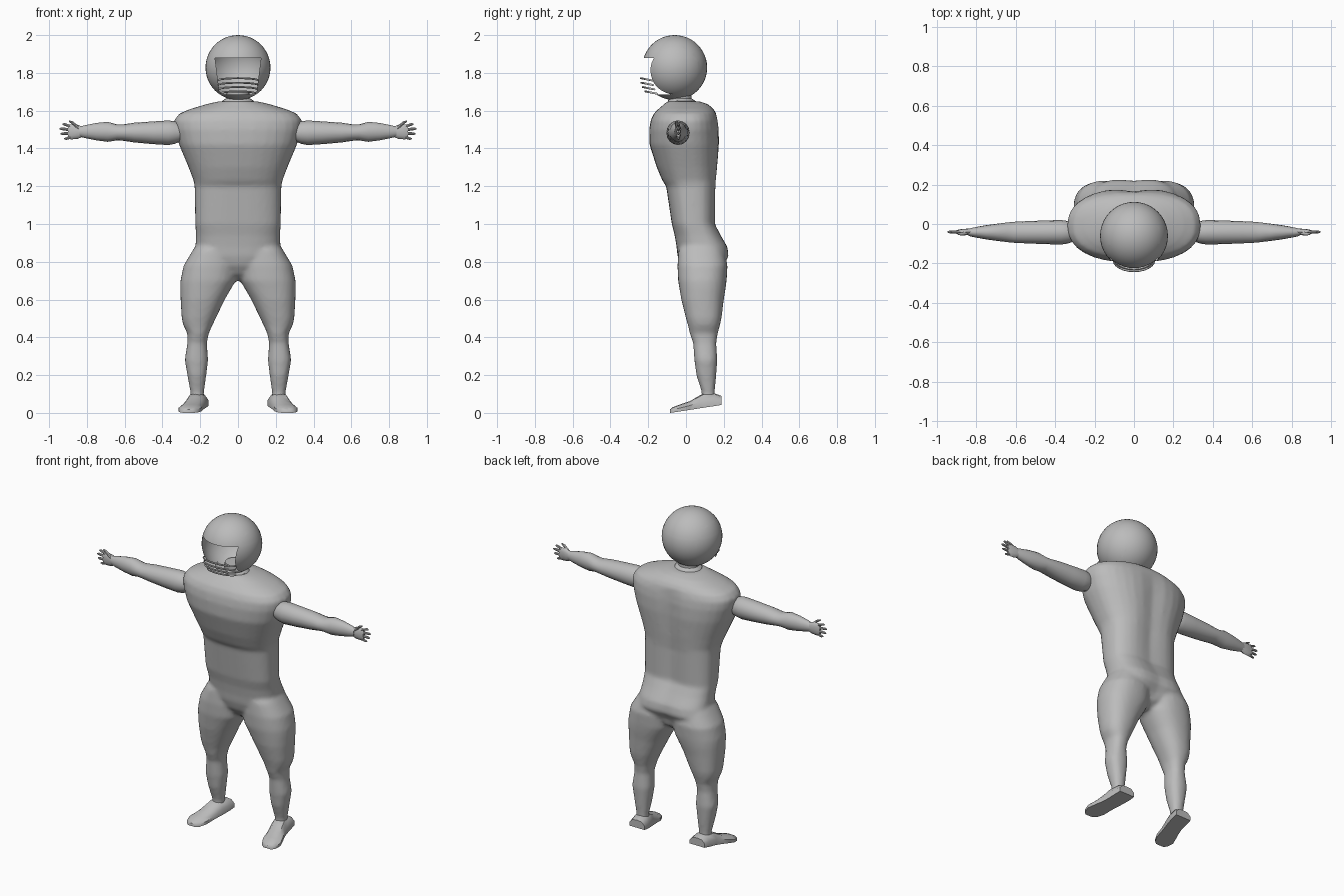
import bpy, bmesh, math
from mathutils import Vector

grey = bpy.data.materials.new("plain grey")
grey.diffuse_color = (0.5, 0.5, 0.5, 1)


def finish(name, bm, angle=40):
    """Turn a bmesh into a shaded grey object."""
    bmesh.ops.recalc_face_normals(bm, faces=bm.faces)
    mesh = bpy.data.meshes.new(name)
    bm.to_mesh(mesh)
    bm.free()
    ob = bpy.data.objects.new(name, mesh)
    bpy.context.collection.objects.link(ob)
    mesh.materials.append(grey)
    bpy.ops.object.select_all(action='DESELECT')
    ob.select_set(True)
    bpy.context.view_layer.objects.active = ob
    bpy.ops.object.shade_smooth_by_angle(angle=math.radians(angle))
    return ob


def loft(bm, rings):
    """Skin a list of point rings and cap both ends."""
    rows = [[bm.verts.new(p) for p in ring] for ring in rings]
    n = len(rows[0])
    for a, b in zip(rows, rows[1:]):
        for i in range(n):
            j = (i + 1) % n
            bm.faces.new((a[i], a[j], b[j], b[i]))
    bm.faces.new(rows[0])
    bm.faces.new(rows[-1])


def oval(z, x0, x1, y0, y1, power=2.0, groove=0.0, n=32):
    """Horizontal superellipse inside the given bounds, with a spine groove."""
    pts = []
    for i in range(n):
        a = 2 * math.pi * i / n
        c, s = math.cos(a), math.sin(a)
        u = math.copysign(abs(c) ** (2 / power), c)
        v = math.copysign(abs(s) ** (2 / power), s)
        x = (x0 + x1) / 2 + u * (x1 - x0) / 2
        y = (y0 + y1) / 2 + v * (y1 - y0) / 2
        if v > 0:
            y -= groove * math.exp(-(x / 0.07) ** 2)
        pts.append((x, y, z))
    return pts


def tube(bm, stations, n=16):
    """Skin ovals across x: (x, y, z, y radius, z radius)."""
    loft(bm, [[(x, y + ry * math.cos(2 * math.pi * i / n),
                z + rz * math.sin(2 * math.pi * i / n)) for i in range(n)]
              for x, y, z, ry, rz in stations])


# Torso and pelvis: z, half width, front y, back y, squareness, groove
torso = [
    (0.70, 0.03, 0.05, 0.13, 2.0, 0), (0.735, 0.09, 0.0, 0.18, 2.0, 0),
    (0.78, 0.20, -0.03, 0.21, 2.3, 0.02), (0.83, 0.24, -0.045, 0.235, 2.5, 0.015),
    (0.88, 0.225, -0.05, 0.225, 2.6, 0.01), (0.94, 0.223, -0.06, 0.19, 2.6, 0.01),
    (1.00, 0.226, -0.075, 0.16, 2.7, 0.015), (1.20, 0.23, -0.105, 0.165, 2.6, 0.02),
    (1.23, 0.235, -0.125, 0.168, 2.5, 0.02), (1.30, 0.262, -0.155, 0.175, 2.4, 0.02),
    (1.42, 0.312, -0.193, 0.183, 2.4, 0.02), (1.50, 0.335, -0.195, 0.18, 2.4, 0.015),
    (1.55, 0.338, -0.187, 0.172, 2.4, 0.01), (1.585, 0.31, -0.17, 0.16, 2.4, 0),
    (1.61, 0.25, -0.145, 0.145, 2.3, 0), (1.635, 0.165, -0.115, 0.115, 2.2, 0),
    (1.65, 0.10, -0.10, 0.07, 2.0, 0)]
body = bmesh.new()
loft(body, [oval(z, -w, w, f, b, p, g) for z, w, f, b, p, g in torso])

# Legs: z, inner x, outer x, front y, back y
leg = [
    (0.92, 0.06, 0.20, 0.0, 0.16), (0.86, 0.02, 0.24, -0.04, 0.20),
    (0.78, 0.005, 0.288, -0.045, 0.22), (0.70, 0.012, 0.305, -0.042, 0.215),
    (0.66, 0.035, 0.306, -0.035, 0.21), (0.60, 0.07, 0.304, -0.025, 0.20),
    (0.50, 0.118, 0.298, 0.0, 0.188), (0.465, 0.135, 0.29, 0.01, 0.18),
    (0.42, 0.155, 0.268, 0.02, 0.168), (0.37, 0.165, 0.268, 0.038, 0.16),
    (0.28, 0.158, 0.282, 0.044, 0.166), (0.20, 0.168, 0.268, 0.055, 0.16),
    (0.11, 0.18, 0.252, 0.083, 0.152), (0.07, 0.18, 0.252, 0.083, 0.152)]
for s in (1, -1):
    loft(body, [oval(z, s * a, s * b, f, k, 2.3) for z, a, b, f, k in leg])
body_ob = finish("body", body)
fuse = body_ob.modifiers.new("fuse", 'REMESH')
fuse.mode = 'VOXEL'
fuse.voxel_size = 0.012
fuse.use_smooth_shade = True
soft = body_ob.modifiers.new("soften", 'SMOOTH')
soft.factor = 0.5
soft.iterations = 4

# Neck with a flared collar
bm = bmesh.new()
loft(bm, [oval(z, -w, w, f, b, 2, 0, 20) for z, w, f, b in
          ((1.60, 0.10, -0.11, 0.08), (1.655, 0.08, -0.095, 0.045),
           (1.665, 0.062, -0.085, 0.03), (1.70, 0.06, -0.085, 0.03))])
finish("neck", bm)

for s, side in ((1, "left"), (-1, "right")):
    # Arm: x, radius in y, radius in z
    bm = bmesh.new()
    tube(bm, [(s * x, -0.042, z, ry, rz) for x, z, ry, rz in (
        (0.30, 1.485, 0.045, 0.045), (0.335, 1.484, 0.057, 0.06),
        (0.37, 1.483, 0.062, 0.065), (0.45, 1.483, 0.060, 0.060),
        (0.55, 1.484, 0.056, 0.052), (0.61, 1.484, 0.053, 0.043),
        (0.64, 1.485, 0.050, 0.042), (0.69, 1.488, 0.044, 0.053),
        (0.75, 1.489, 0.036, 0.046), (0.81, 1.489, 0.025, 0.034),
        (0.84, 1.489, 0.018, 0.026))])
    finish(side + "_arm", bm)

    # Hand: palm, four fingers and thumb
    bm = bmesh.new()
    tube(bm, [(s * x, -0.04, 1.488, ry, rz) for x, ry, rz in (
        (0.82, 0.018, 0.025), (0.85, 0.016, 0.038),
        (0.885, 0.013, 0.040), (0.90, 0.009, 0.034))], 12)
    for z0, z1, tip in ((1.513, 1.528, 0.93), (1.498, 1.504, 0.945),
                        (1.480, 1.478, 0.94), (1.462, 1.452, 0.92)):
        tube(bm, [(s * 0.875, -0.04, z0, 0.009, 0.009),
                  (s * (tip - 0.01), -0.04, z1, 0.007, 0.007),
                  (s * tip, -0.04, z1, 0.003, 0.003)], 8)
    tube(bm, [(s * 0.845, -0.045, 1.508, 0.011, 0.012),
              (s * 0.875, -0.05, 1.535, 0.009, 0.009),
              (s * 0.895, -0.05, 1.545, 0.004, 0.004)], 8)
    finish(side + "_hand", bm)

    # Shoe: y, centre x, half width, sole z, top z
    bm = bmesh.new()
    rings = []
    for y, cx, w, zb, zt in (
            (-0.085, 0.262, 0.025, 0.0, 0.018), (-0.07, 0.26, 0.045, 0.002, 0.03),
            (-0.03, 0.255, 0.06, 0.008, 0.045), (0.02, 0.242, 0.055, 0.016, 0.062),
            (0.06, 0.23, 0.052, 0.022, 0.085), (0.09, 0.222, 0.052, 0.027, 0.102),
            (0.15, 0.212, 0.054, 0.036, 0.104), (0.187, 0.208, 0.052, 0.042, 0.09)):
        h = zt - zb
        rings.append([(s * (cx + u * w), y, zb + v * h) for u, v in (
            (-1, 0), (1, 0), (1, 0.5), (0.62, 0.92), (0, 1), (-0.62, 0.92), (-1, 0.5))])
    loft(bm, rings)
    finish(side + "_shoe", bm, 45)

# Helmet: hollow sphere with a face opening sliced out
bm = bmesh.new()
centre = Vector((0, -0.06, 1.828))
bmesh.ops.create_uvsphere(bm, u_segments=40, v_segments=24, radius=0.172)
bmesh.ops.translate(bm, vec=centre, verts=bm.verts)
cuts = [(Vector((0.122, 0, 1.88)), Vector((1, 0, -0.13)).normalized()),
        (Vector((-0.122, 0, 1.88)), Vector((-1, 0, -0.13)).normalized()),
        (Vector((0, 0, 1.88)), Vector((0, 0, 1))),
        (Vector((0, 0, 1.685)), Vector((0, 0, -1)))]
for co, no in cuts:
    bmesh.ops.bisect_plane(bm, geom=bm.verts[:] + bm.edges[:] + bm.faces[:],
                           plane_co=co, plane_no=no)
hole = []
for f in bm.faces:
    m = f.calc_center_median()
    if m.y < centre.y and all((m - co).dot(no) < 0 for co, no in cuts):
        hole.append(f)
bmesh.ops.delete(bm, geom=hole, context='FACES')
finish("helmet", bm)

# Face guard: four curved bars across the opening
for k, (z, half, front) in enumerate(((1.772, 0.108, -0.238), (1.748, 0.105, -0.236),
                                      (1.725, 0.102, -0.228), (1.702, 0.095, -0.215))):
    bm = bmesh.new()
    stations = []
    for i in range(13):
        a = math.pi * (i / 12 - 0.5)
        stations.append((half * math.sin(a), front + 0.06 * (1 - math.cos(a)),
                         z - 0.012 * (1 - math.cos(a)), 0.006, 0.005))
    tube(bm, stations, 8)
    finish("guard_bar_%d" % (k + 1), bm)
